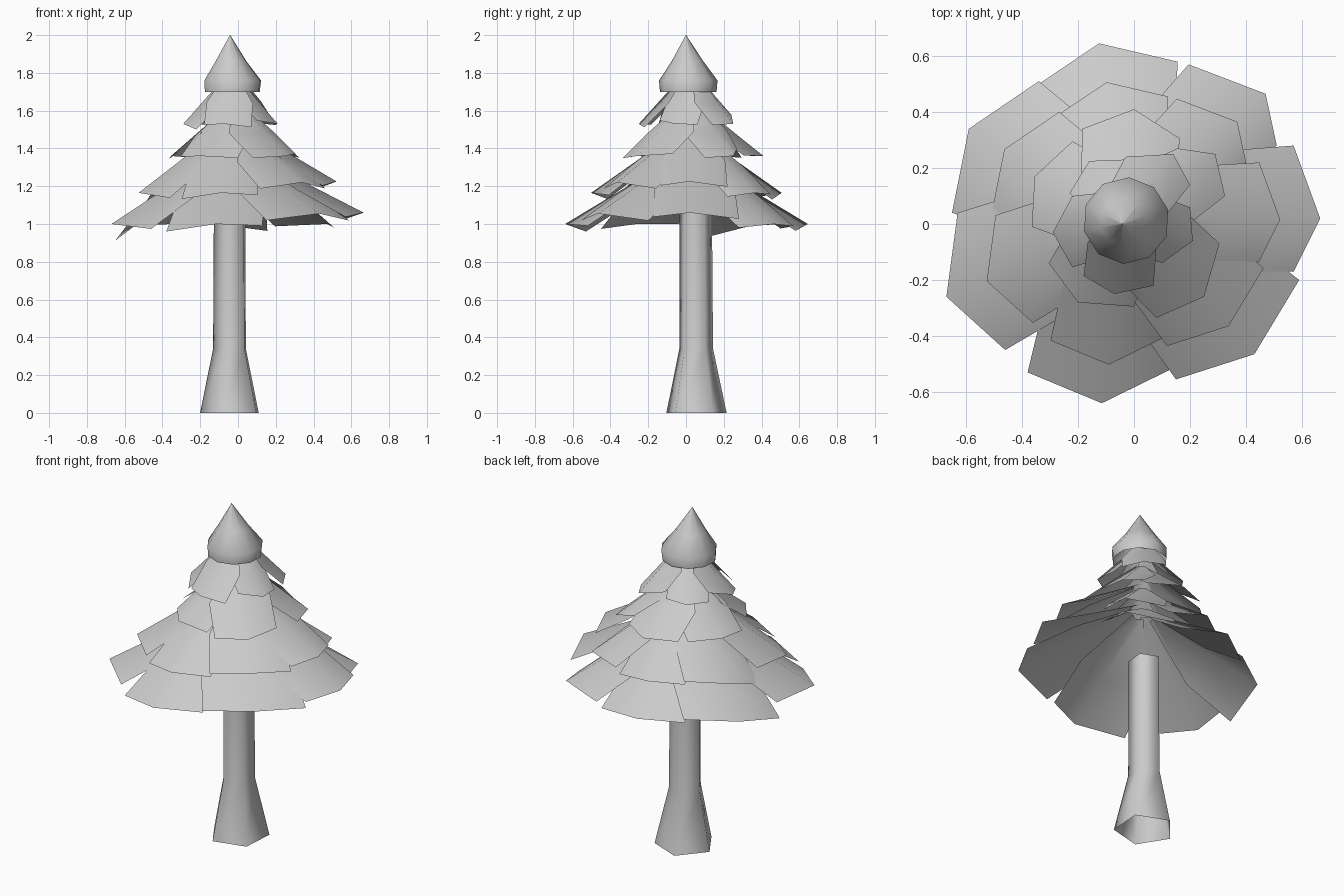
import bpy, math
from mathutils import Vector

if "Cube" in bpy.data.objects:
    bpy.data.objects.remove(bpy.data.objects["Cube"])

CX, CY = -0.035, 0.03


def make(name, verts, faces, angle):
    me = bpy.data.meshes.new(name)
    me.from_pydata(verts, [], faces)
    me.update()
    ob = bpy.data.objects.new(name, me)
    bpy.context.collection.objects.link(ob)
    bpy.ops.object.select_all(action='DESELECT')
    ob.select_set(True)
    bpy.context.view_layer.objects.active = ob
    bpy.ops.object.shade_smooth_by_angle(angle=math.radians(angle))
    return ob


def lathe(name, rings, sides, start, angle):
    """open-ended tube through rings (x, y, z, radius), bottom to top"""
    verts, faces = [], []
    for x, y, z, r in rings:
        for i in range(sides):
            a = start + math.tau * i / sides
            verts.append((x + r * math.cos(a), y + r * math.sin(a), z))
    for k in range(len(rings) - 1):
        for i in range(sides):
            j = (i + 1) % sides
            faces.append((k*sides + i, k*sides + j, (k+1)*sides + j, (k+1)*sides + i))
    return make(name, verts, faces, angle)


# five-sided trunk with flared foot
lathe("trunk", [(-0.033, 0.052, 0, 0.168), (-0.038, 0.052, 0.34, 0.094),
                (-0.038, 0.050, 1.06, 0.09)],
      5, math.radians(32), 80)

# pointed top cap
lathe("top_cap", [(-0.03, 0.012, 1.70, 0.15), (-0.028, 0.012, 1.76, 0.155),
                  (-0.037, 0.008, 1.86, 0.085),
                  (-0.042, 0.0, 2.0, 0.001)], 10, 0.25, 60)


def bough_layer(name, boughs, ztip, slope, scale=1.0, shift=(0, 0), droop=0.06, side=12):
    """Each bough: corner, tip, corner (plan x, y), then its lift and roll."""
    verts, faces = [], []
    c = Vector((CX, CY))
    for x0, y0, x1, y1, x2, y2, lift, roll in boughs:
        pts = [Vector(p) * scale + Vector(shift) - c
               for p in ((x0, y0), (x1, y1), (x2, y2))]
        tip = pts[1]
        rt = tip.length
        base = len(verts)
        for f, d in ((1.0, 1.0), (0.62, 0.6), (0.1, 0.0)):
            for k, p in enumerate(pts):
                turn = 0
                if k != 1 and f < 1:
                    out = 1 if tip.x * p.y - tip.y * p.x > 0 else -1
                    turn = math.radians(side) * out
                ca, sa = math.cos(turn), math.sin(turn)
                q = p * f
                q = Vector((q.x * ca - q.y * sa, q.x * sa + q.y * ca))
                z = ztip + slope * (rt - q.length) + lift * f + roll * (k - 1) * d
                if k != 1:
                    z -= droop * d
                verts.append((q.x + CX, q.y + CY, z))
        for r in (0, 3):
            for k in (0, 1):
                a = base + r + k
                faces.append((a, a + 3, a + 4, a + 1))
    # faces look upwards
    fixed = []
    for f in faces:
        a, b, d = (Vector(verts[f[i]]) for i in (0, 1, 2))
        fixed.append(f if (b - a).cross(d - a).z > 0 else tuple(reversed(f)))
    make(name, verts, fixed, 75)


# two wide lower layers share a seven-bough plan
wide = [(.155, .58, -.125, .645, -.34, .50, 0, 0),
        (-.34, .51, -.59, .34, -.65, .04, -.01, -.03),
        (-.63, .04, -.67, -.26, -.46, -.45, 0, 0),
        (-.38, -.53, -.115, -.64, .13, -.52, 0, -.01),
        (.15, -.555, .43, -.465, .59, -.20, .055, .015),
        (.57, -.17, .665, .02, .57, .28, .06, 0),
        (.51, .28, .47, .465, .195, .57, 0, 0)]
bough_layer("boughs_bottom", wide, 1.0, 0.6)
bough_layer("boughs_lower", wide, 1.165, 0.7, 0.785, (0, 0.0), 0.055)

# two upper layers of five boughs
bough_layer("boughs_upper", [(.165, .305, 0, .41, -.185, .34, 0, 0),
                             (-.22, .295, -.355, .17, -.365, -.01, 0, 0),
                             (-.305, -.14, -.20, -.28, 0, -.295, 0, 0),
                             (.08, -.335, .25, -.26, .305, -.07, 0, 0),
                             (.325, .10, .29, .25, .155, .27, 0, 0)],
            1.36, 0.8, 1.0, (0, 0), 0.03, 20)
bough_layer("boughs_top", [(-.03, .24, .14, .25, .20, .14, 0, 0),
                           (-.03, .23, -.16, .225, -.23, .11, 0, 0),
                           (-.22, .10, -.29, -.03, -.22, -.155, 0, 0),
                           (-.18, -.185, -.07, -.25, .07, -.22, 0, 0),
                           (.10, -.14, .21, -.06, .20, .06, 0, 0)],
            1.53, 1.1, 1.0, (0, 0), 0.03, 20)
